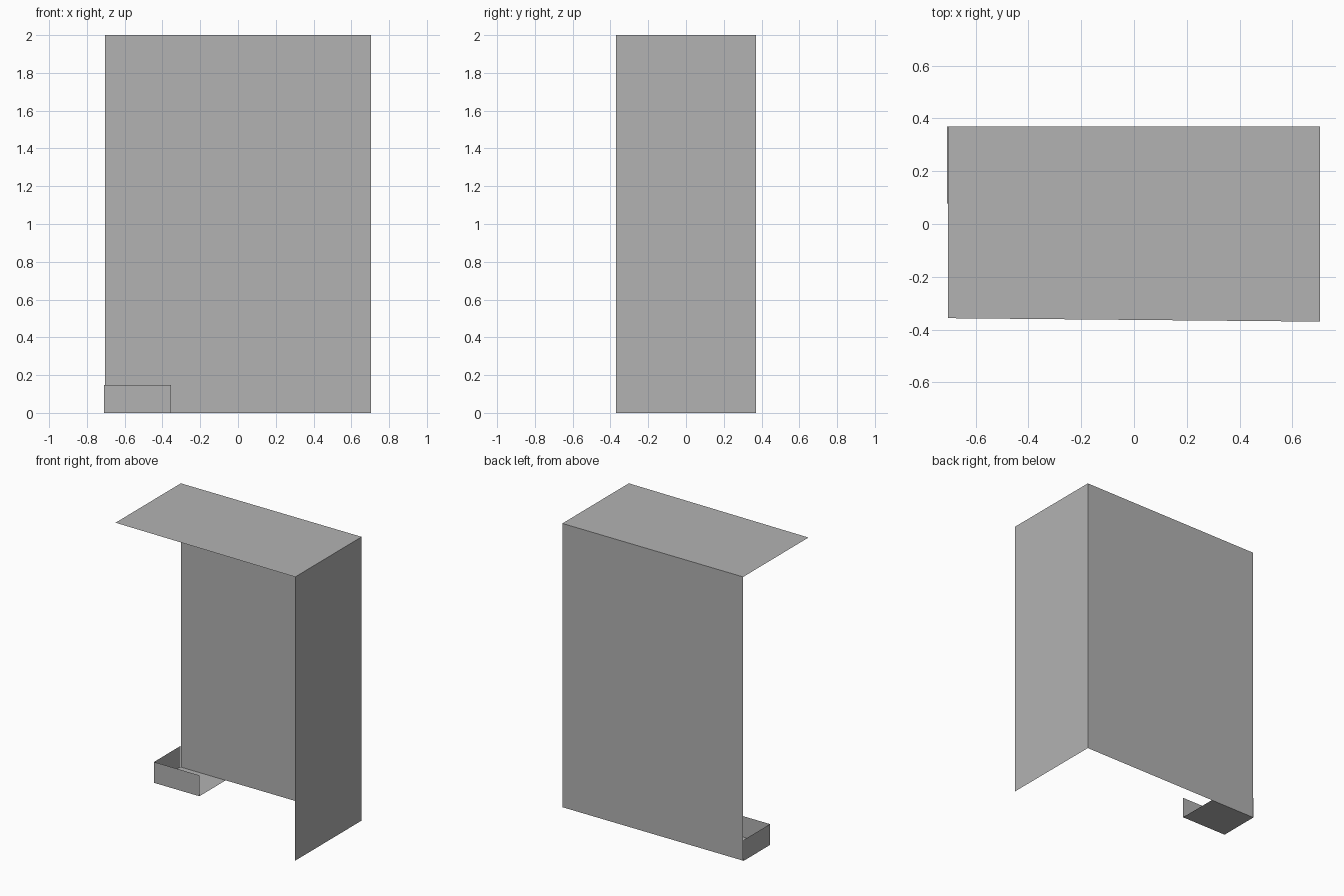
import bpy

if "Cube" in bpy.data.objects:
    bpy.data.objects.remove(bpy.data.objects["Cube"], do_unlink=True)

# One plain grey for every panel
grey = bpy.data.materials.new("grey")
grey.use_nodes = True
colour = (0.448, 0.448, 0.448, 1)
grey.diffuse_color = colour
grey.node_tree.nodes["Principled BSDF"].inputs["Base Color"].default_value = colour


def panel(name, corners):
    """Thin flat sheet from its four corners, counter-clockwise from outside."""
    mesh = bpy.data.meshes.new(name)
    mesh.from_pydata(corners, [], [tuple(range(len(corners)))])
    mesh.materials.append(grey)
    obj = bpy.data.objects.new(name, mesh)
    bpy.context.collection.objects.link(obj)
    return obj


# Main sheet sizes
L, R = -0.705, 0.705
BACK, FRONT, FRONT_L = 0.37, -0.37, -0.357
H = 2.0

panel("back_wall", [(R, BACK, 0), (L, BACK, 0), (L, BACK, H), (R, BACK, H)])
panel("side_wall", [(R, FRONT, 0), (R, BACK, 0), (R, BACK, H), (R, FRONT, H)])
panel("roof", [(L, FRONT_L, H), (R, FRONT, H), (R, BACK, H), (L, BACK, H)])

# Low open tray in the back corner
TL, TR, TF, TH = -0.709, -0.355, 0.077, 0.147
panel("tray_floor", [(TL, BACK, 0), (TR, BACK, 0), (TR, TF, 0), (TL, TF, 0)])
panel("tray_front", [(TL, TF, 0), (TR, TF, 0), (TR, TF, TH), (TL, TF, TH)])
panel("tray_side", [(TL, BACK, 0), (TL, TF, 0), (TL, TF, TH), (TL, BACK, TH)])
